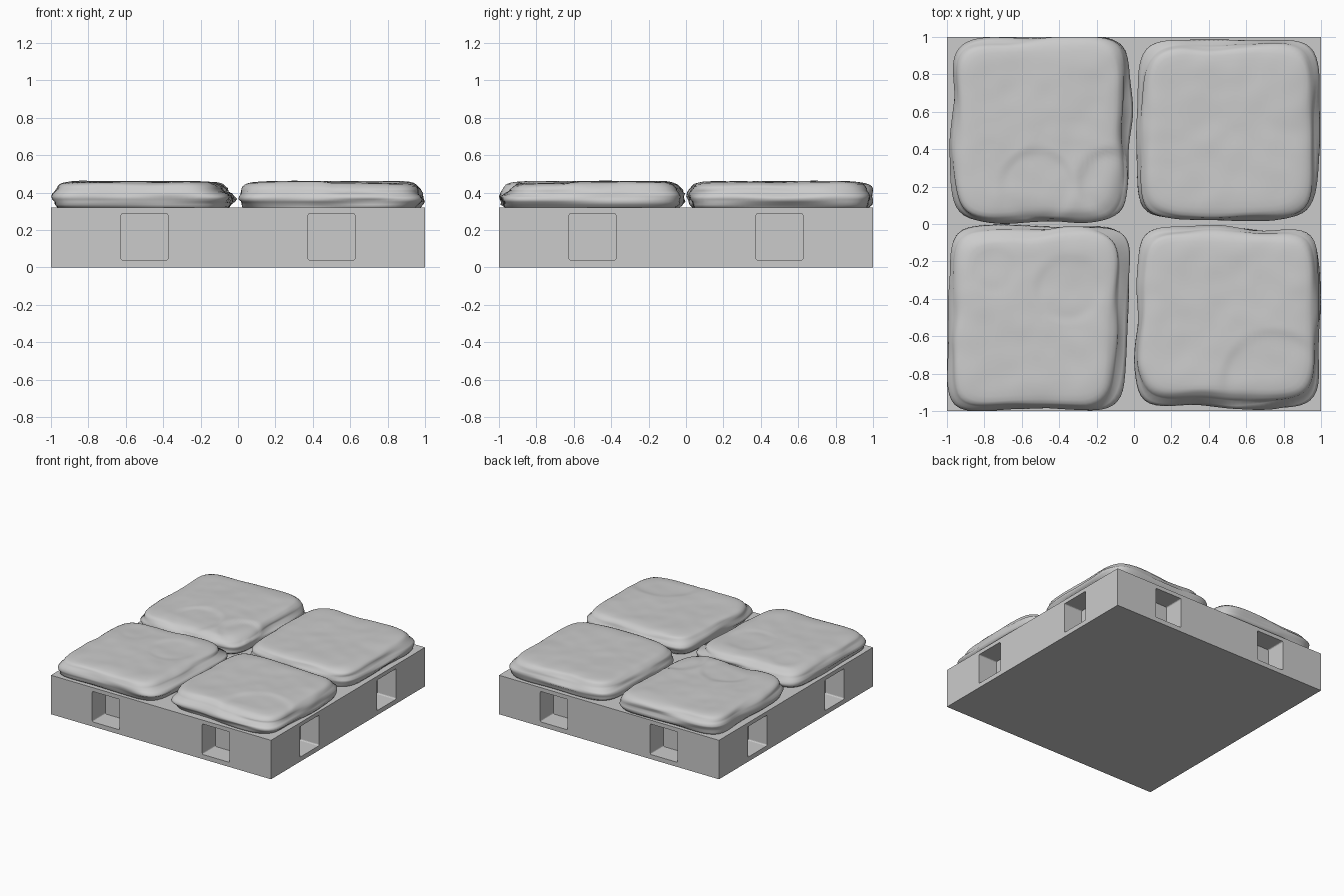
import bpy, bmesh, math
from mathutils import Vector, noise

cube = bpy.data.objects.get("Cube")
if cube:
    bpy.data.objects.remove(cube, do_unlink=True)

BASE_TOP = 0.32

stone_grey = bpy.data.materials.new("stone grey")
stone_grey.use_nodes = True
GREY = (0.6, 0.6, 0.6, 1)
stone_grey.diffuse_color = GREY
stone_grey.node_tree.nodes["Principled BSDF"].inputs["Base Color"].default_value = GREY


def add_object(name, bm):
    bmesh.ops.recalc_face_normals(bm, faces=bm.faces[:])
    mesh = bpy.data.meshes.new(name)
    bm.to_mesh(mesh)
    bm.free()
    mesh.materials.append(stone_grey)
    ob = bpy.data.objects.new(name, mesh)
    bpy.context.collection.objects.link(ob)
    return ob


def add_box(bm, size, centre):
    verts = bmesh.ops.create_cube(bm, size=1)["verts"]
    bmesh.ops.scale(bm, vec=size, verts=verts)
    bmesh.ops.translate(bm, vec=centre, verts=verts)
    return verts


# Square base
bm = bmesh.new()
add_box(bm, (2, 2, BASE_TOP), (0, 0, BASE_TOP / 2))
base = add_object("base", bm)

# Two square pockets in each side, with slightly rounded corners
DEPTH, WIDTH, POCKET_Z = 0.17, 0.25, 0.163
bm = bmesh.new()
for axis in (0, 1):
    for side in (-1, 1):
        for offset in (-0.5, 0.5):
            size, centre = [WIDTH] * 3, [offset, offset, POCKET_Z]
            size[axis] = 2 * DEPTH
            centre[axis] = side
            verts = add_box(bm, size, centre)
            edges = {e for v in verts for e in v.link_edges
                     if abs((e.verts[0].co - e.verts[1].co)[axis]) > WIDTH}
            bmesh.ops.bevel(bm, geom=list(edges), offset=0.01, segments=3,
                            affect='EDGES', profile=0.5)
cutter = add_object("pocket_cutter", bm)
cutter.hide_render = True

cut = base.modifiers.new("pockets", 'BOOLEAN')
cut.operation = 'DIFFERENCE'
cut.solver = 'EXACT'
cut.object = cutter
bpy.context.view_layer.objects.active = base
bpy.ops.object.modifier_apply(modifier=cut.name)
bpy.data.objects.remove(cutter, do_unlink=True)


def smooth(t):
    t = max(0.0, min(1.0, t))
    return t * t * (3 - 2 * t)


# Edge profile of a stone: inset from the outline, height
PROFILE = [(0.05, 0.3), (0.025, 0.32), (0.012, 0.335), (0.006, 0.35), (0, 0.365),
           (0, 0.38), (0, 0.395), (0.005, 0.41), (0.011, 0.422), (0.02, 0.434),
           (0.032, 0.444), (0.05, 0.451), (0.075, 0.456), (0.11, 0.458)]
TOP_RINGS, SEGMENTS = 16, 128
RINGS = PROFILE + [(0.11 + 0.37 * i / TOP_RINGS, 0.459) for i in range(1, TOP_RINGS)]


def stone(name, corners, seed, ledges=(), dents=()):
    """corners: front left, front right, back right, back left on the plan.
    ledges: direction and amount by which the upper part steps back.
    dents: x, y, radius, depth of worn patches on top."""
    a, b, c, d = (Vector(p) for p in corners)
    middle = (a + b + c + d) / 4
    bm = bmesh.new()

    def point(u, v, inset, z):
        s, t = (u + 1) / 2, (v + 1) / 2
        p = (a * (1 - s) + b * s) * (1 - t) + (d * (1 - s) + c * s) * t
        radial = p - middle
        rim = smooth(1 - inset / 0.2)
        # upper layer set back over the lower layer, at a wavering height
        waver = 0.385 + 0.015 * noise.noise((p.x * 3, p.y * 3, seed))
        back = 0.0
        for direction, amount in ledges:
            facing = radial.normalized().dot(Vector(direction))
            back += amount * smooth((facing - 0.45) / 0.35) * smooth((z - waver) / 0.02)
        # wavy outline and thin horizontal strata
        wave = 0.02 * noise.noise((p.x * 3.5, p.y * 3.5, seed * 5 + z * 4))
        strata = 0.022 * noise.noise((p.x * 2.5, p.y * 2.5, seed + z * 32))
        push = (wave + strata) * rim - back * rim
        p = p + radial.normalized() * push
        z += smooth((z - 0.4) / 0.04) * (
            0.006 * noise.noise((p.x * 3, p.y * 3, seed))
            + 0.003 * noise.noise((p.x * 9, p.y * 9, seed)))
        if z > 0.41:
            for x, y, r, depth in dents:
                z -= depth * smooth((r - math.hypot(p.x - x, p.y - y)) / 0.06)
        return (max(-1, min(1, p.x)), max(-1, min(1, p.y)), z)

    rings = []
    for inset, z in RINGS:
        ring = []
        scale = 1 - inset / 0.49
        for i in range(SEGMENTS):
            ang = 2 * math.pi * i / SEGMENTS
            cs, sn = math.cos(ang), math.sin(ang)
            # rounded square outline
            r = scale / (abs(cs) ** 7 + abs(sn) ** 7) ** (1 / 7)
            ring.append(bm.verts.new(point(r * cs, r * sn, inset, z)))
        rings.append(ring)
    for low, high in zip(rings, rings[1:]):
        for i in range(SEGMENTS):
            j = (i + 1) % SEGMENTS
            bm.faces.new((low[i], low[j], high[j], high[i]))
    bm.faces.new(rings[0])
    tip = bm.verts.new(point(0, 0, 0.48, 0.459))
    for i in range(SEGMENTS):
        bm.faces.new((rings[-1][i], rings[-1][(i + 1) % SEGMENTS], tip))
    for f in bm.faces:
        f.smooth = True
    return add_object(name, bm)


# Four worn stone slabs
stone("stone_front_right", [(-0.99, -1.0), (-0.06, -0.98), (-0.01, -0.02), (-0.98, -0.01)],
      1.3, ledges=[((1, 0), 0.06), ((-0.7, 0.7), 0.03)],
      dents=[(-0.35, -0.35, 0.2, 0.004), (-0.75, -0.25, 0.15, 0.004)])
stone("stone_front_left", [(0.02, -0.98), (0.98, -0.98), (0.99, -0.02), (0.02, -0.02)],
      4.7, ledges=[((0, -1), 0.035), ((0, 1), 0.015)],
      dents=[(0.75, -0.85, 0.3, 0.006)])
stone("stone_back_right", [(-0.98, 0.02), (-0.03, 0.01), (-0.02, 0.99), (-0.98, 0.99)],
      7.1, ledges=[((1, 0), 0.03), ((-1, 0), 0.015)],
      dents=[(-0.52, 0.2, 0.22, 0.008), (-0.12, 0.22, 0.2, 0.012)])
stone("stone_back_left", [(0.02, 0.02), (0.97, 0.03), (0.99, 0.99), (0.02, 0.98)],
      9.4, ledges=[((-1, 0), 0.02), ((1, 0), 0.015), ((0, 1), 0.015)])
